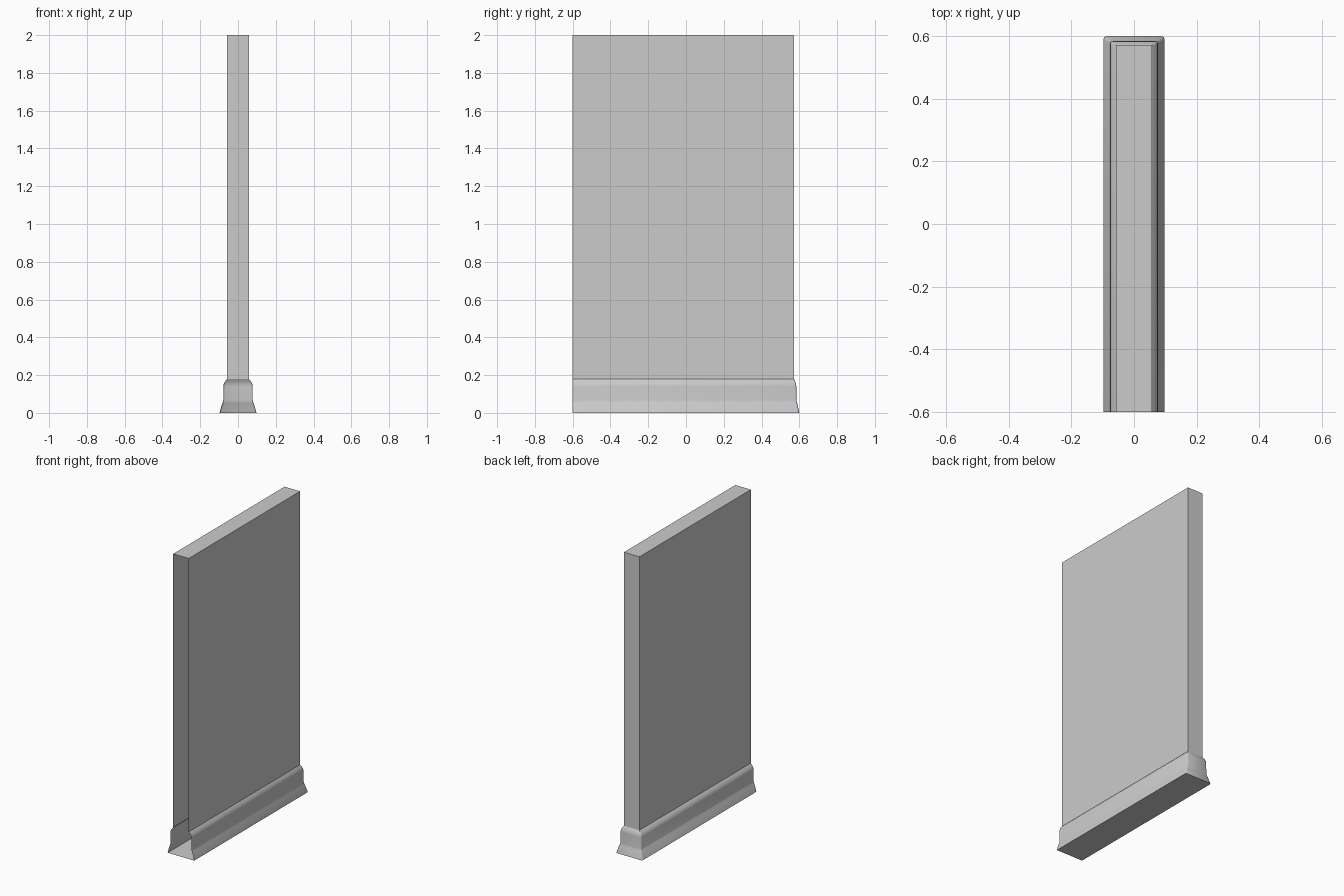
import bpy, bmesh, math

if "Cube" in bpy.data.objects:
    bpy.data.objects.remove(bpy.data.objects["Cube"])

FRONT = -0.6


def outline(x, back, r, z):
    """U-shaped outline, open at the front, with rounded back corners."""
    right = [(x, FRONT, z)]
    for i in range(3):
        a = math.radians(45 * i)
        right.append((x - r + r * math.cos(a), back - r + r * math.sin(a), z))
    return right + [(-px, py, pz) for px, py, pz in reversed(right)]


def finish(name, bm, smooth=None):
    mesh = bpy.data.meshes.new(name)
    bm.to_mesh(mesh)
    bm.free()
    ob = bpy.data.objects.new(name, mesh)
    bpy.context.collection.objects.link(ob)
    if smooth:
        bpy.ops.object.select_all(action='DESELECT')
        ob.select_set(True)
        bpy.context.view_layer.objects.active = ob
        bpy.ops.object.shade_smooth_by_angle(angle=math.radians(smooth))
    return ob


# Wall panel: thin box shell, open at the front end and underneath
bm = bmesh.new()
u = [(0.057, FRONT), (0.057, 0.571), (-0.057, 0.571), (-0.057, FRONT)]
low = [bm.verts.new((x, y, 0.18)) for x, y in u]
high = [bm.verts.new((x, y, 2.0)) for x, y in u]
for i in range(3):
    bm.faces.new((low[i], low[i + 1], high[i + 1], high[i]))
bm.faces.new(high)
finish("wall_panel", bm)

# Skirting: moulded profile swept round both sides and the back
# (half width, back y, corner radius, height)
profile = [
    (0.098, 0.600, 0.010, 0.0),
    (0.085, 0.590, 0.009, 0.046),
    (0.080, 0.5865, 0.008, 0.056),
    (0.078, 0.585, 0.008, 0.066),
    (0.077, 0.584, 0.008, 0.140),
    (0.075, 0.5825, 0.007, 0.155),
    (0.067, 0.577, 0.004, 0.168),
    (0.057, 0.571, 0.0005, 0.18),
]
bm = bmesh.new()
rings = [[bm.verts.new(p) for p in outline(*row)] for row in profile]
for a, b in zip(rings, rings[1:]):
    for i in range(len(a) - 1):
        bm.faces.new((a[i], a[i + 1], b[i + 1], b[i]))
# Closed underside
bm.faces.new(rings[0][::-1])
finish("skirting", bm, smooth=50)
